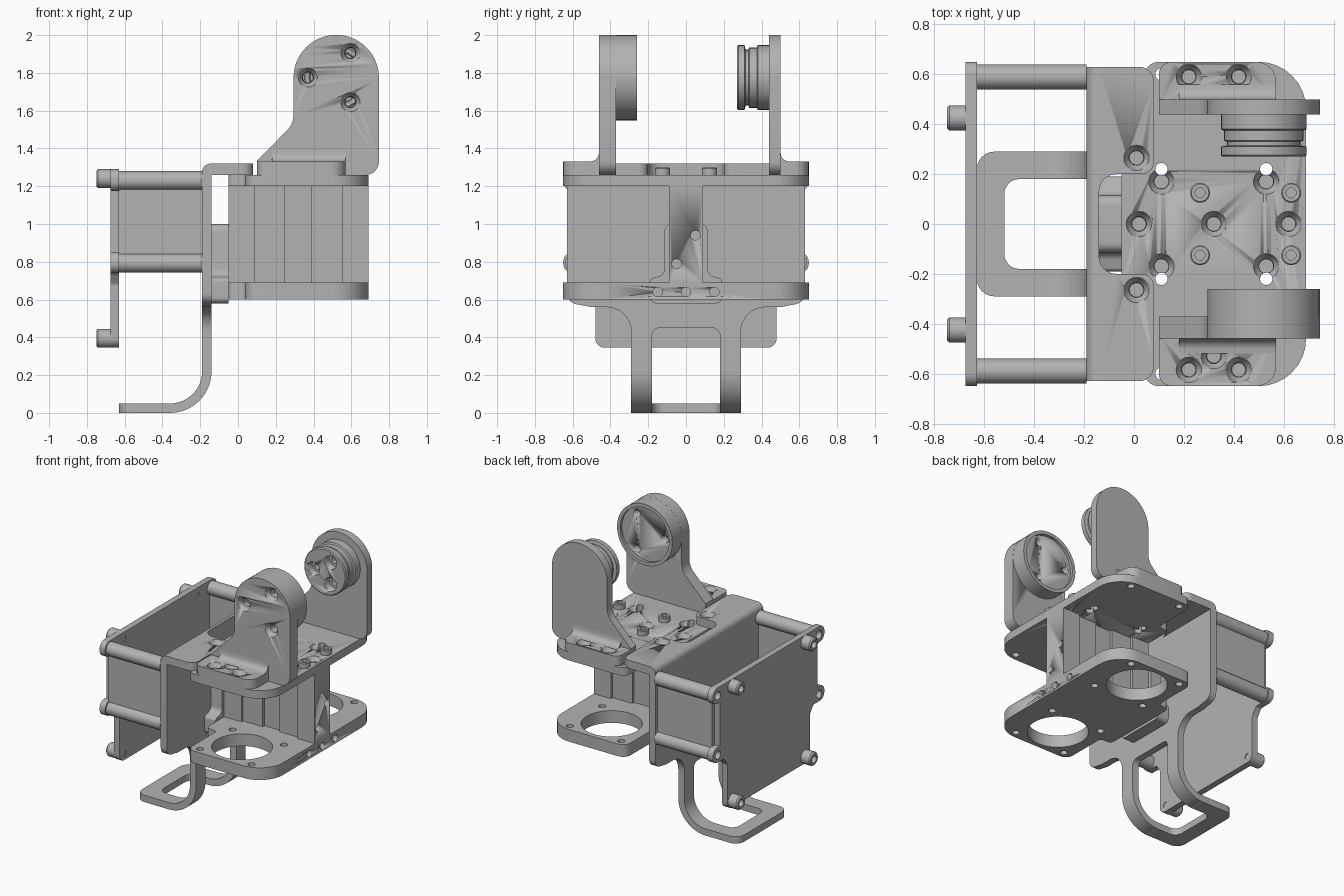
import bpy, bmesh, math
from mathutils import Vector

if "Cube" in bpy.data.objects:
    bpy.data.objects.remove(bpy.data.objects["Cube"])

grey = bpy.data.materials.new("machined grey")
grey.use_nodes = True
grey.diffuse_color = (0.45, 0.45, 0.45, 1)
grey.node_tree.nodes["Principled BSDF"].inputs["Base Color"].default_value = (0.45, 0.45, 0.45, 1)

AXES = {"X": lambda u, v, w: (w, u, v),
        "Y": lambda u, v, w: (u, w, v),
        "Z": lambda u, v, w: (u, v, w)}


def finish(name, bm, axis):
    for v in bm.verts:
        v.co = AXES[axis](*v.co)
    bmesh.ops.recalc_face_normals(bm, faces=bm.faces)
    mesh = bpy.data.meshes.new(name)
    bm.to_mesh(mesh)
    bm.free()
    mesh.materials.append(grey)
    ob = bpy.data.objects.new(name, mesh)
    bpy.context.collection.objects.link(ob)
    bpy.ops.object.select_all(action="DESELECT")
    ob.select_set(True)
    bpy.context.view_layer.objects.active = ob
    bpy.ops.object.shade_smooth_by_angle(angle=math.radians(35))
    return ob


def rounded(points, steps=8):
    """Outline from corners (u, v, radius)."""
    out = []
    for i, p in enumerate(points):
        c = Vector(p[:2])
        r = p[2] if len(p) > 2 else 0
        if not r:
            out.append(tuple(c))
            continue
        a = (Vector(points[i - 1][:2]) - c).normalized()
        b = (Vector(points[(i + 1) % len(points)][:2]) - c).normalized()
        half = a.angle(b) / 2
        mid = c + (a + b).normalized() * (r / math.sin(half))
        s = c + a * (r / math.tan(half)) - mid
        e = c + b * (r / math.tan(half)) - mid
        sweep = s.angle_signed(e)
        for k in range(steps + 1):
            t = -sweep * k / steps
            out.append((mid.x + s.x * math.cos(t) - s.y * math.sin(t),
                        mid.y + s.x * math.sin(t) + s.y * math.cos(t)))
    return out


def mirrored(half):
    """Closed outline from corners with v > 0, mirrored across v = 0."""
    return rounded(half + [(p[0], -p[1], *p[2:]) for p in reversed(half)])


def swapped(outline):
    return [(v, u) for u, v in outline]


def circle(u, v, r, n=32):
    return [(u + r * math.cos(math.tau * k / n), v + r * math.sin(math.tau * k / n)) for k in range(n)]


def extrude(name, outline, axis, lo, hi, holes=()):
    bm = bmesh.new()
    edges = []
    for loop in [outline, *holes]:
        vs = [bm.verts.new((u, v, lo)) for u, v in loop]
        edges += [bm.edges.new((vs[i - 1], vs[i])) for i in range(len(vs))]
    bmesh.ops.triangle_fill(bm, edges=edges, use_beauty=True)
    top = bmesh.ops.extrude_face_region(bm, geom=bm.faces[:], use_keep_orig=True)["geom"]
    bmesh.ops.translate(bm, vec=(0, 0, hi - lo), verts=[g for g in top if isinstance(g, bmesh.types.BMVert)])
    return finish(name, bm, axis)


def turn(bm, profile, u, v):
    rings = [[bm.verts.new((x, y, w)) for x, y in circle(u, v, r)] for r, w in profile]
    for a, b in zip(rings, rings[1:]):
        for i in range(len(a)):
            bm.faces.new((a[i - 1], a[i], b[i], b[i - 1]))
    bm.faces.new(rings[0])
    bm.faces.new(rings[-1])


def turned(name, profile, axis, spots):
    bm = bmesh.new()
    for u, v in spots:
        turn(bm, profile, u, v)
    return finish(name, bm, axis)


def bore(target, profile, axis, spots):
    cutter = turned("hole_cutter", profile, axis, spots)
    mod = target.modifiers.new("holes", "BOOLEAN")
    mod.operation, mod.solver, mod.object = "DIFFERENCE", "EXACT", cutter
    bpy.context.view_layer.objects.active = target
    bpy.ops.object.modifier_apply(modifier=mod.name)
    bpy.data.objects.remove(cutter)


def sink(w, direction, depth):
    """Countersink profile starting just outside the surface at w."""
    return [(r, w + direction * d) for r, d in ((0.053, -0.01), (0.05, 0.005), (0.03, 0.03), (0.026, depth))]


def both(u, v):
    return [(u, v), (u, -v)]


# Motor frame: two plates joined by a stepped web
plate = mirrored([(0.69, 0.65, 0.19), (0.04, 0.65, 0.06), (0.04, 0.3, 0.03), (-0.05, 0.3, 0.03)])
corners = [circle(0.32 + sx * 0.21, s * 0.41 + sy * 0.19, 0.025, 16)
           for s in (-1, 1) for sx in (-1, 1) for sy in (-1, 1)]
upper_plate = extrude("upper_plate", plate, "Z", 1.2, 1.26, corners)
bore(upper_plate, sink(1.26, -1, 0.1), "Z",
     both(0.11, 0.17) + both(0.53, 0.17) + [(0.02, 0), (0.32, 0), (0.62, 0)])
motor_holes = [circle(0.32, s * 0.41, 0.205, 48) for s in (-1, 1)]
extrude("lower_plate", plate, "Z", 0.6, 0.69, corners + motor_holes)
web = mirrored([(0.69, 0.09), (0.55, 0.09), (0.55, 0.07), (0.39, 0.07), (0.39, 0.05),
                (0.25, 0.05), (0.25, 0.07), (0.09, 0.07), (0.09, 0.09), (-0.05, 0.09)])
spine = extrude("spine_web", web, "Z", 0.69, 1.2)
bore(spine, [(0.025, 0.6), (0.025, 0.7)], "X", [(0.05, 0.94), (-0.05, 0.79)])
bore(bpy.data.objects["lower_plate"], [(0.025, 0.6), (0.025, 0.7)], "X", [(-0.15, 0.64), (0, 0.64), (0.15, 0.64)])

# Spacer between the frame and the rear bracket
spacer = mirrored([(1.0, 0.115, 0.04), (0.73, 0.115, 0.04), (0.71, 0.19, 0.02), (0.58, 0.19, 0.03)])
extrude("spacer_block", swapped(spacer), "X", -0.14, -0.05)

# Cap screws on the upper plate
turned("plate_screws", [(0.04, 1.25), (0.04, 1.295), (0.035, 1.3), (0.02, 1.3), (0.02, 1.27)], "Z",
       both(0.265, 0.125) + both(0.63, 0.125))

# Bent bracket: wall with shoulders, folded flange and loop handle
wall = [(1.27, 0.63), (0.585, 0.63, 0.06), (0.56, 0.5, 0.08), (0.56, 0.29, 0.13),
        (0.4, 0.29), (0.4, 0.18), (0.45, 0.18, 0.04)]
extrude("bracket_wall", swapped(mirrored(wall)), "X", -0.19, -0.14)
extrude("bracket_fold", rounded([(-0.19, 1.27), (-0.19, 1.32, 0.045), (-0.14, 1.32), (-0.14, 1.27)]),
        "Y", -0.63, 0.63)
flange = [(-0.14, 0.63), (0.08, 0.63, 0.06), (0.08, 0.2, 0.05), (-0.14, 0.2, 0.07)]
top_flange = extrude("bracket_flange", mirrored(list(reversed(flange))), "Z", 1.26, 1.32)
bore(top_flange, sink(1.32, -1, 0.1), "Z", both(0.01, 0.265))
bend = rounded([(-0.14, 0.4), (-0.14, 0, 0.22), (-0.36, 0), (-0.36, 0.05), (-0.19, 0.05, 0.17), (-0.19, 0.4)], 14)
for side, s in (("left", 1), ("right", -1)):
    extrude("handle_arm_" + side, bend, "Y", *sorted((s * 0.18, s * 0.29)))
loop = mirrored([(-0.36, 0.18), (-0.52, 0.18, 0.06), ])
loop_outer = rounded([(-0.36, 0.29), (-0.63, 0.29, 0.07), (-0.63, -0.29, 0.07), (-0.36, -0.29),
                      (-0.36, -0.18), (-0.52, -0.18, 0.06), (-0.52, 0.18, 0.06), (-0.36, 0.18)])
extrude("handle_loop", loop_outer, "Z", 0, 0.05)

# Rear cover with ears, standoffs and side panels
cover = [(1.29, 0.65, 0.05), (1.175, 0.65, 0.05), (1.175, 0.57), (0.85, 0.57), (0.85, 0.65, 0.05),
         (0.74, 0.65, 0.05), (0.74, 0.52, 0.03), (0.68, 0.48, 0.03), (0.345, 0.48, 0.05)]
ear_spots = [(y, z) for y in (-0.59, 0.59) for z in (0.793, 1.23)]
screw_spots = [(y, z) for y in (-0.425, 0.425) for z in (0.395, 1.24)]
extrude("rear_cover", swapped(mirrored(cover)), "X", -0.675, -0.63,
        [circle(y, z, 0.03, 20) for y, z in ear_spots] + [circle(y, z, 0.02, 20) for y, z in screw_spots])
turned("standoffs", [(0.05, -0.635), (0.05, -0.19)], "X", ear_spots)
turned("cover_screws", [(0.02, -0.635), (0.02, -0.675), (0.05, -0.675), (0.05, -0.74), (0.042, -0.75),
                        (0.026, -0.75), (0.026, -0.7)], "X", screw_spots)
for side, s in (("left", 1), ("right", -1)):
    extrude("side_panel_" + side, rounded([(-0.635, 0.8), (-0.635, 1.23), (-0.19, 1.23), (-0.19, 0.8)]),
            "Y", s * 0.59 - 0.015, s * 0.59 + 0.015)

# Pivot arms standing on feet
CX, CZ, R = 0.52, 1.775, 0.226
arc = [(CX + R * math.cos(a), CZ + R * math.sin(a)) for a in (math.pi * (1 - k / 28) for k in range(29))]
arm = rounded([(0.1, 1.26), (0.1, 1.335), (CX - R, 1.53, 0.12)] + arc + [(CX + R, 1.26, 0.07)])
grip = [(CX + 0.15 * math.cos(a), CZ + 0.15 * math.sin(a)) for a in (math.pi, math.pi / 3, -math.pi / 3)]

front_arm = extrude("front_arm", arm, "Y", -0.46, -0.37)
bore(front_arm, sink(-0.46, 1, 0.15), "Y", grip)
front_disc = turned("front_pivot_disc", [(R, -0.37), (R, -0.26), (0.2, -0.26), (0.2, -0.28)], "Y", [(CX, CZ)])
bore(front_disc, [(0.026, -0.4), (0.026, -0.25)], "Y", grip)
back_arm = extrude("back_arm", arm, "Y", 0.44, 0.5)

# Grooved pivot hub
hub = turned("back_pivot_hub", [(0.165, 0.27), (0.172, 0.277), (0.172, 0.31), (0.148, 0.315), (0.148, 0.33),
                                (0.16, 0.335), (0.16, 0.375), (0.172, 0.38), (0.172, 0.44)], "Y", [(CX, CZ)])
bore(hub, [(0.05, 0.26), (0.045, 0.32), (0.025, 0.32), (0.025, 0.42)], "Y",
     [(CX + (x - CX) * 0.62, CZ + (z - CZ) * 0.62) for x, z in grip])

# Feet with a fillet running into each arm
for name, s, inner, spots in (("front", -1, 0.46, [(0.22, -0.585), (0.42, -0.585), (0.32, -0.53)]),
                              ("back", 1, 0.5, [(0.22, 0.59), (0.42, 0.59)])):
    foot = extrude(name + "_foot", rounded([(0.1, s * (inner - 0.02)), (0.1, s * 0.65, 0.05),
                                            (0.57, s * 0.65, 0.08), (0.57, s * (inner - 0.02))]), "Z", 1.26, 1.33)
    bore(foot, sink(1.33, -1, 0.1), "Z", spots)
    fillet = rounded([(s * inner, 1.33), (s * inner, 1.39), (s * (inner + 0.005), 1.335, 0.045),
                      (s * (inner + 0.06), 1.33)])
    extrude(name + "_foot_fillet", fillet, "X", 0.18, 0.57)
